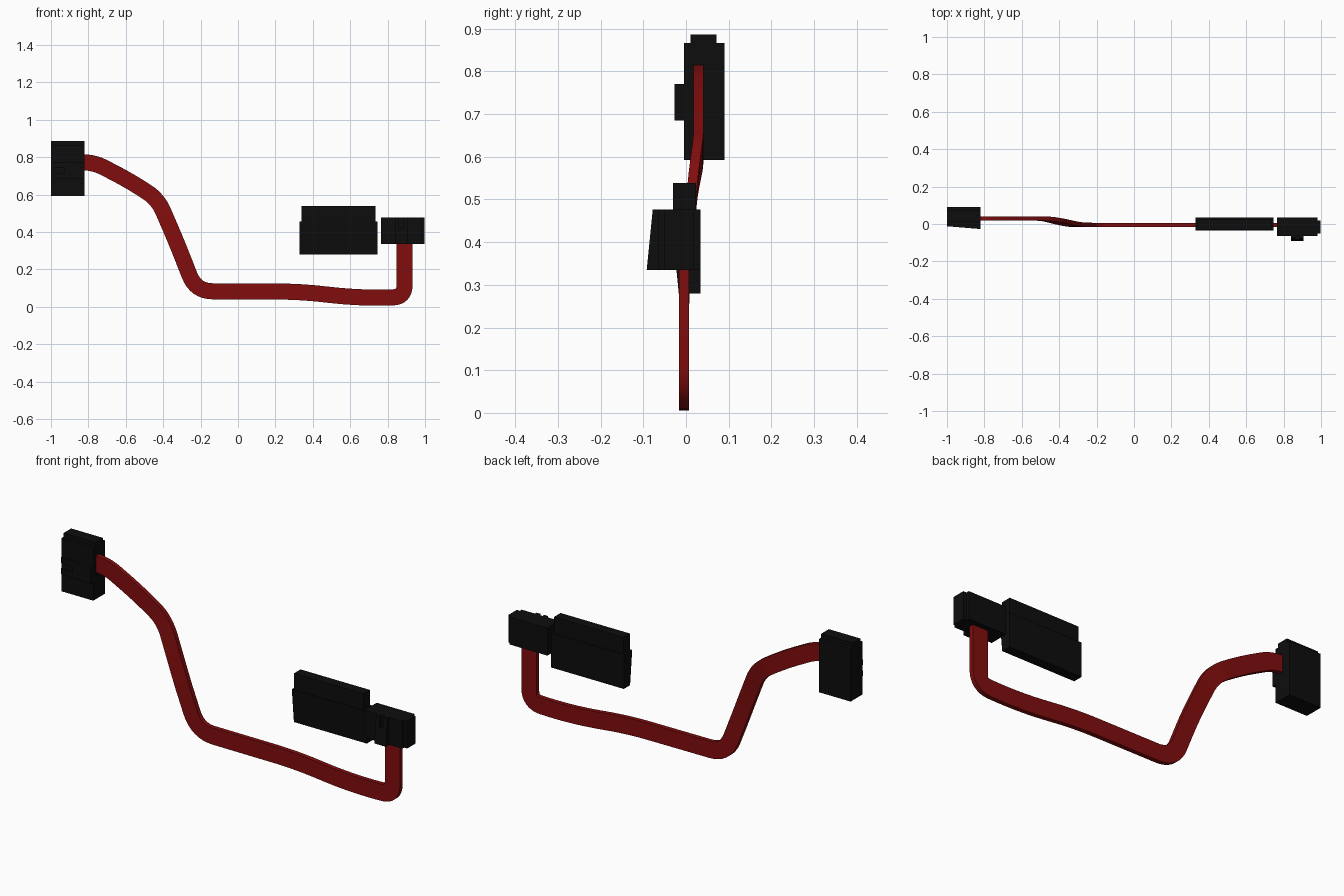
import bpy, bmesh
from mathutils import Vector

if "Cube" in bpy.data.objects:
    bpy.data.objects.remove(bpy.data.objects["Cube"])


def material(name, rgb):
    m = bpy.data.materials.new(name)
    m.diffuse_color = (*rgb, 1)
    m.use_nodes = True
    m.node_tree.nodes["Principled BSDF"].inputs["Base Color"].default_value = m.diffuse_color
    return m


BLACK = material("black_plastic", (0.004, 0.004, 0.004))
RED = material("red_sleeve", (0.22, 0.004, 0.004))


def finish(name, bm, mat):
    bmesh.ops.recalc_face_normals(bm, faces=bm.faces)
    me = bpy.data.meshes.new(name)
    bm.to_mesh(me)
    bm.free()
    me.materials.append(mat)
    ob = bpy.data.objects.new(name, me)
    bpy.context.collection.objects.link(ob)
    return ob


def loft(bm, rings):
    """Skin quad rings into a closed bar."""
    rows = [[bm.verts.new(p) for p in r] for r in rings]
    for a, b in zip(rows, rows[1:]):
        for i in range(4):
            j = (i + 1) % 4
            bm.faces.new((a[i], a[j], b[j], b[i]))
    bm.faces.new(rows[0])
    bm.faces.new(rows[-1])


def prism(bm, u0, u1, profile, place):
    """Extrude a (v, y) quad from u0 to u1; place maps (u, v, y) to xyz."""
    loft(bm, [[place(u, v, y) for v, y in profile] for u in (u0, u1)])


def rect(v0, v1, y0, y1):
    return [(v0, y0), (v1, y0), (v1, y1), (v0, y1)]


def connector(name, place, u, key_u, v, y, key_y, clip_u, clip_y):
    """Plug body, narrow side key, and a sloped latch with two rails."""
    bm = bmesh.new()
    back, mouth = v
    prism(bm, *u, rect(back, mouth, *y), place)
    prism(bm, u[1], key_u, rect(back, mouth, *key_y), place)
    a, b = clip_u
    third = (b - a) / 3
    wedge = [(back, clip_y[0]), (mouth, clip_y[1]), (mouth, y[0]), (back, y[0])]
    for s in (a, b - third):
        prism(bm, s, s + third, wedge, place)
    mid = back + (mouth - back) * 0.6
    ym = clip_y[0] + (clip_y[1] - clip_y[0]) * 0.6
    prism(bm, a + third, b - third,
          [(back, clip_y[0]), (mid, ym), (mid, y[0]), (back, y[0])], place)
    finish(name, bm, BLACK)


# End plugs: left opens towards -x, right opens upwards
connector("left_plug", lambda u, v, y: (-v, y, u), (0.592, 0.866), 0.886,
          (0.82, 1.0), (-0.005, 0.09), (0.01, 0.072), (0.685, 0.77), (-0.027, -0.012))
connector("right_plug", lambda u, v, y: (u, y, v), (0.765, 0.98), 0.998,
          (0.335, 0.476), (-0.065, 0.034), (-0.05, 0.018), (0.84, 0.905), (-0.092, -0.078))

# Loose cap: tapered lower sleeve and a narrower upper block
bm = bmesh.new()
std = lambda u, v, y: (u, y, v)
prism(bm, 0.33, 0.745, [(0.28, -0.017), (0.455, -0.034), (0.455, 0.034), (0.28, 0.034)], std)
prism(bm, 0.34, 0.735, rect(0.455, 0.538, -0.03, 0.023), std)
finish("loose_cap", bm, BLACK)

# Flat ribbon: corner points (x, z, corner rounding) of the centre line
PATH = [(-0.84, 0.772, 0), (-0.77, 0.772, 0.06), (-0.58, 0.674, 0.1), (-0.428, 0.575, 0.07),
        (-0.335, 0.36, 0.08), (-0.225, 0.083, 0.09), (0.33, 0.081, 0.12),
        (0.66, 0.045, 0.16), (0.89, 0.052, 0.062), (0.89, 0.35, 0)]
pts = []
for i, (x, z, r) in enumerate(PATH):
    p = Vector((x, z))
    if r == 0:
        pts.append(p)
        continue
    a = p + (Vector(PATH[i - 1][:2]) - p).normalized() * r
    b = p + (Vector(PATH[i + 1][:2]) - p).normalized() * r
    for k in range(9):
        t = k / 8
        pts.append(a * (1 - t) ** 2 + p * 2 * t * (1 - t) + b * t * t)

HALF_W, HALF_T = 0.043, 0.0115
rings = []
for i, p in enumerate(pts):
    d = (pts[min(i + 1, len(pts) - 1)] - pts[max(i - 1, 0)]).normalized()
    n = Vector((-d.y, d.x)) * HALF_W
    t = min(max((p.x + 0.5) / 0.22, 0), 1)
    y = 0.029 - 0.034 * t * t * (3 - 2 * t)
    rings.append([(p.x + s * n.x, y + q * HALF_T, p.y + s * n.y)
                  for s, q in ((1, 1), (1, -1), (-1, -1), (-1, 1))])
bm = bmesh.new()
loft(bm, rings)
cable = finish("ribbon_cable", bm, RED)
bpy.context.view_layer.objects.active = cable
cable.select_set(True)
bpy.ops.object.shade_smooth_by_angle()
